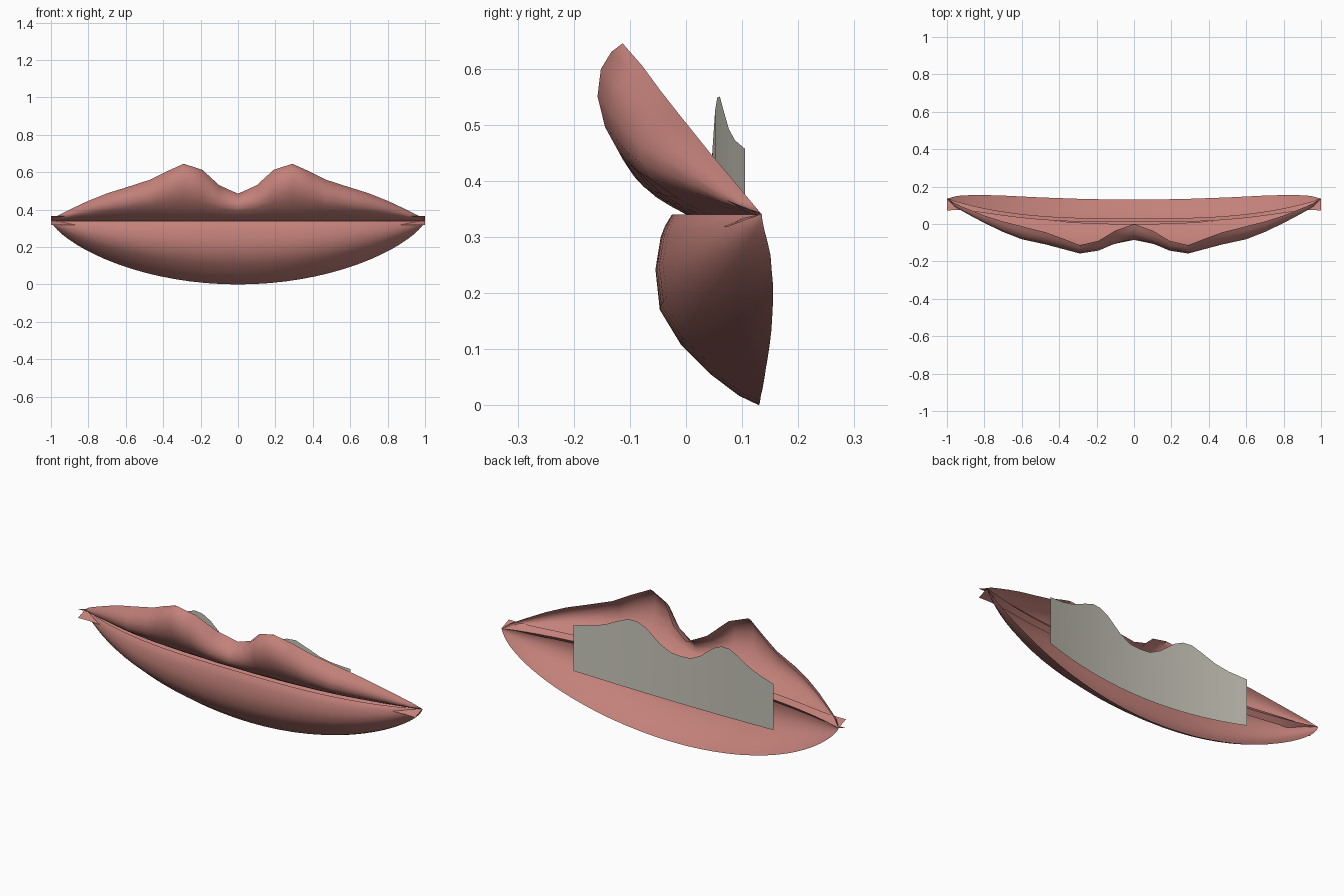
import bpy, bmesh, math

cube = bpy.data.objects.get("Cube")
if cube:
    bpy.data.objects.remove(cube, do_unlink=True)


def material(name, rgb):
    m = bpy.data.materials.new(name)
    m.use_nodes = True
    m.diffuse_color = (*rgb, 1)
    bsdf = next(n for n in m.node_tree.nodes if n.type == 'BSDF_PRINCIPLED')
    bsdf.inputs["Base Color"].default_value = (*rgb, 1)
    bsdf.inputs["Roughness"].default_value = 0.6
    return m


pink = material("lip pink", (0.55, 0.22, 0.195))
ivory = material("tooth ivory", (0.58, 0.565, 0.49))


def lerp(a, b, t):
    return a + (b - a) * t


def table(points, x):
    """Read a value from a list of (x, value) pairs."""
    for (x0, v0), (x1, v1) in zip(points, points[1:]):
        if x <= x1:
            return lerp(v0, v1, (x - x0) / (x1 - x0))
    return points[-1][1]


def loft(name, stations, section, mat, angle=50):
    """Skin (y, z) sections along +x, then mirror to the other side."""
    bm = bmesh.new()
    rows = [[bm.verts.new((x, y, z)) for y, z in section(x)] for x in stations]
    for a, b in zip(rows, rows[1:]):
        for j in range(len(a) - 1):
            bm.faces.new((a[j], a[j + 1], b[j + 1], b[j]))
    bmesh.ops.remove_doubles(bm, verts=bm.verts[:], dist=0.0005)
    me = bpy.data.meshes.new(name)
    bm.to_mesh(me)
    bm.free()
    me.materials.append(mat)
    ob = bpy.data.objects.new(name, me)
    bpy.context.collection.objects.link(ob)
    mod = ob.modifiers.new("mirror", 'MIRROR')
    mod.use_axis[0] = True
    mod.merge_threshold = 0.0005
    bpy.ops.object.select_all(action='DESELECT')
    ob.select_set(True)
    bpy.context.view_layer.objects.active = ob
    bpy.ops.object.shade_smooth_by_angle(angle=math.radians(angle))


# Upper lip: open shell with a twin-peaked rim
RIM_Z = [(0, .485), (.1, .53), (.19, .612), (.29, .645), (.38, .605), (.47, .56),
         (.6, .518), (.7, .487), (.8, .447), (.9, .4), (.96, .37), (1, .34)]
RIM_Y = [(0, 0), (.1, -.035), (.19, -.09), (.29, -.113), (.38, -.078), (.47, -.045),
         (.6, -.012), (.7, .013), (.8, .045), (.9, .085), (.96, .11), (1, .135)]
BULGE = [(0, .085), (.1, .088), (.29, .09), (.47, .094), (.6, .094), (.7, .076),
         (.8, .055), (.9, .036), (.96, .022), (1, 0)]
UPPER = [(0, 0), (.05, .29), (.15, .63), (.31, .91), (.49, 1), (.64, .92),
         (.84, .7), (.92, .38), (1, 0)]
UNDERSIDE = [(0, .65), (.29, 1), (.57, .7), (1, .7)]


def upper_section(x):
    rz, ry, d = table(RIM_Z, x), table(RIM_Y, x), table(BULGE, x)
    edge = .135 * x ** 2.4
    under = table(UNDERSIDE, x)
    return [(lerp(ry, edge, f) - d * b * (under if f > .7 else 1), lerp(rz, .34, f))
            for f, b in UPPER]


loft("upper_lip", [x for x, _ in RIM_Z], upper_section, pink)

# Lower lip: open bowl with a straight top edge
LOWER = [(0, 0), (.06, -.08), (.12, -.13), (.29, -.19), (.5, -.14), (.68, .1),
         (.84, .45), (.95, .77), (1, 1)]
LOW_RIM_Y = [(0, .13), (.25, .133), (.5, .142), (.7, .152), (.85, .156), (.95, .15), (1, .135)]


def lower_section(x):
    top_y, rim_y = -.025 + .16 * x ** 3, table(LOW_RIM_Y, x)
    depth = .34 * max(0, 1 - x * x) ** .72
    return [(lerp(top_y, rim_y, w), .34 - depth * f) for f, w in LOWER]


loft("lower_lip", [math.sin(i / 18 * math.pi / 2) for i in range(19)], lower_section, pink)


# Inner mouth strip: narrow V opening towards the front, flaring at the corners
def strip_section(x):
    apex = lerp(.03, .135, x ** 3)
    wing = apex - .02 - .042 * x ** 10
    return [(wing, .318), (apex, .341), (wing, .365)]


loft("inner_mouth_strip", [i / 16 for i in range(17)], strip_section, pink, 30)

# Teeth: thin curved sheet whose top follows the upper lip
TEETH_TOP = [(0, .425), (.06, .43), (.12, .46), (.2, .525), (.25, .548), (.3, .55),
             (.36, .525), (.43, .492), (.5, .472), (.594, .457)]


def teeth_section(x):
    t = (x / .594) ** 2
    y = .045 + .06 * t
    return [(y, .17 + .04 * t), (y, .305), (y, table(TEETH_TOP, x))]


loft("teeth_sheet", [x for x, _ in TEETH_TOP], teeth_section, ivory)
